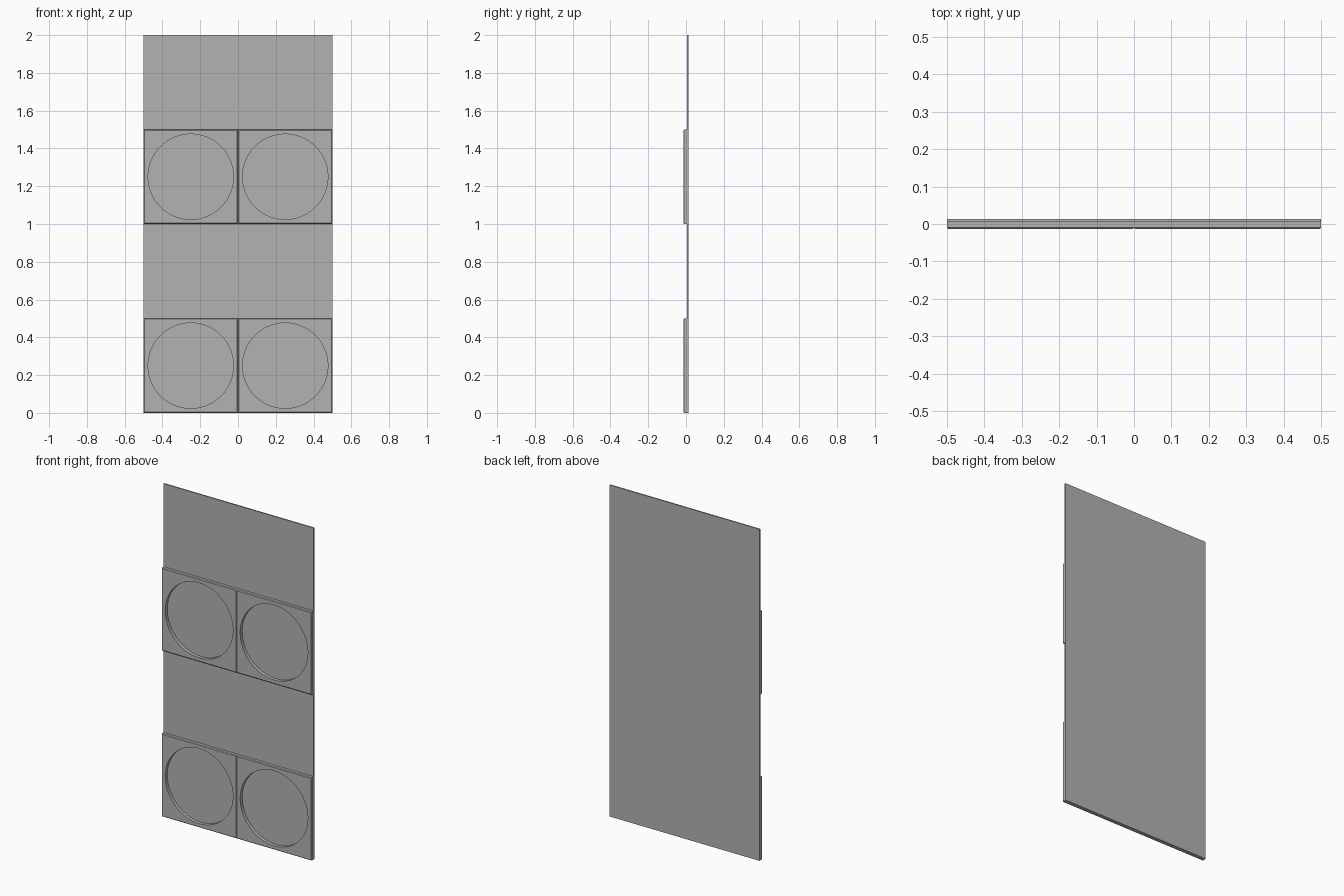
import bpy, bmesh, math

if "Cube" in bpy.data.objects:
    bpy.data.objects.remove(bpy.data.objects["Cube"])

grey = bpy.data.materials.new("plain_grey")
grey.diffuse_color = (0.45, 0.45, 0.45, 1)
grey.use_nodes = True
grey.node_tree.nodes["Principled BSDF"].inputs["Base Color"].default_value = grey.diffuse_color

FRONT, SEAT, BACK = -0.014, 0.006, 0.014   # tile face, plate face, plate rear
HALF, BEVEL, RADIUS, SIDES = 0.25, 0.004, 0.226, 64


def finish(bm, name):
    bmesh.ops.recalc_face_normals(bm, faces=bm.faces)
    mesh = bpy.data.meshes.new(name)
    bm.to_mesh(mesh)
    bm.free()
    mesh.materials.append(grey)
    obj = bpy.data.objects.new(name, mesh)
    bpy.context.collection.objects.link(obj)
    return obj


def square(half, y):
    # square outline sampled at the same angles as the circle
    pts = []
    for i in range(SIDES):
        a = 2 * math.pi * i / SIDES
        c, s = math.cos(a), math.sin(a)
        k = half / max(abs(c), abs(s))
        pts.append((c * k, y, s * k))
    return pts


def circle(y):
    return [(RADIUS * math.cos(2 * math.pi * i / SIDES), y,
             RADIUS * math.sin(2 * math.pi * i / SIDES)) for i in range(SIDES)]


def tile(name, x, z):
    # closed loop of rings: outer wall, chamfer, face, round opening, rear
    bm = bmesh.new()
    rings = [square(HALF, SEAT), square(HALF, FRONT + BEVEL),
             square(HALF - BEVEL, FRONT), circle(FRONT), circle(SEAT)]
    rings = [[bm.verts.new(p) for p in r] for r in rings]
    for n, ring in enumerate(rings):
        nxt = rings[(n + 1) % len(rings)]
        for i in range(SIDES):
            j = (i + 1) % SIDES
            face = bm.faces.new((ring[i], ring[j], nxt[j], nxt[i]))
            face.smooth = n == 3          # only the round wall is smooth
    for e in bm.edges:
        e.smooth = all(f.smooth for f in e.link_faces)
    obj = finish(bm, name)
    obj.location = (x, 0, z)


# thin backing plate
bm = bmesh.new()
bmesh.ops.create_cube(bm, size=1)
for v in bm.verts:
    v.co = (v.co.x, (SEAT + BACK) / 2 + v.co.y * (BACK - SEAT), 1 + v.co.z * 2)
finish(bm, "backing_plate")

# two rows of tiles with round recesses
for row, z in (("lower", 0.25), ("upper", 1.25)):
    for side, x in (("left", -0.25), ("right", 0.25)):
        tile(f"{row}_{side}_tile", x, z)
